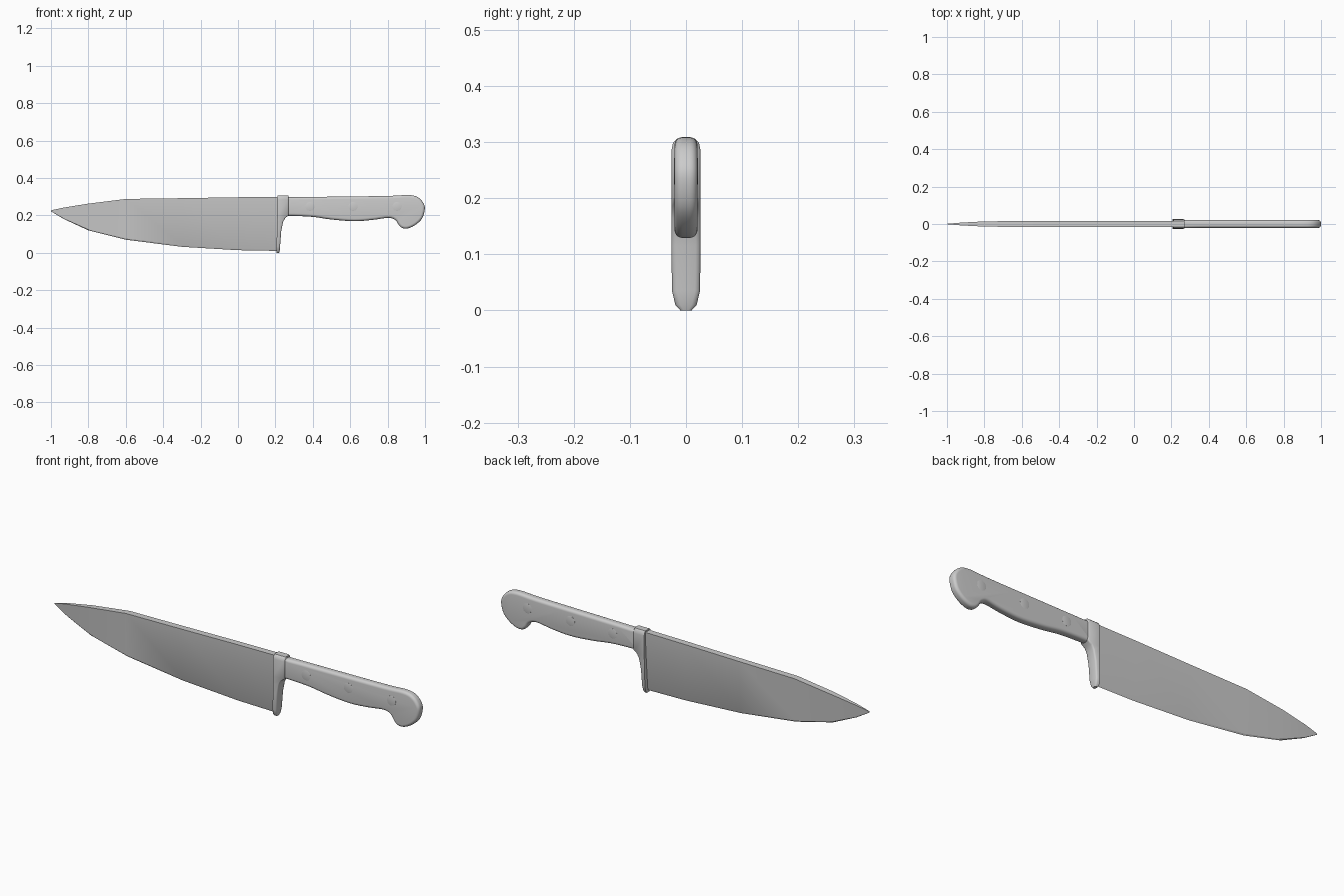
import bpy, bmesh, math
from mathutils import Vector

if "Cube" in bpy.data.objects:
    bpy.data.objects.remove(bpy.data.objects["Cube"])


def finish(name, rings, angle):
    """Skin a list of equal-length vertex rings, cap both ends, shade smooth by angle."""
    bm = bmesh.new()
    vr = [[bm.verts.new(p) for p in ring] for ring in rings]
    n = len(vr[0])
    for a, b in zip(vr, vr[1:]):
        for i in range(n):
            j = (i + 1) % n
            bm.faces.new((a[i], a[j], b[j], b[i]))
    bm.faces.new(vr[0])
    bm.faces.new(vr[-1][::-1])
    bmesh.ops.recalc_face_normals(bm, faces=bm.faces)
    me = bpy.data.meshes.new(name)
    bm.to_mesh(me)
    bm.free()
    ob = bpy.data.objects.new(name, me)
    bpy.context.collection.objects.link(ob)
    bpy.ops.object.select_all(action='DESELECT')
    ob.select_set(True)
    bpy.context.view_layer.objects.active = ob
    bpy.ops.object.shade_smooth_by_angle(angle=math.radians(angle))
    return ob


def spline(pts, steps):
    """Open Catmull-Rom curve through the points."""
    p = [Vector(q) for q in pts]
    p = [p[0]] + p + [p[-1]]
    out = []
    for i in range(1, len(p) - 2):
        a, b, c, d = p[i - 1:i + 3]
        for s in range(steps):
            t = s / steps
            out.append(0.5 * (2 * b + (c - a) * t + (2 * a - 5 * b + 4 * c - d) * t * t
                              + (3 * b - a - 3 * c + d) * t ** 3))
    return out + [p[-1]]


# Blade: wedge sections (x, edge z, spine z, half thickness at spine)
sections = [(-1.0, 0.222, 0.228, 0.001), (-0.93, 0.18, 0.243, 0.007),
            (-0.8, 0.12, 0.264, 0.014), (-0.6, 0.07, 0.289, 0.016),
            (-0.3, 0.032, 0.293, 0.016), (0.0, 0.014, 0.298, 0.016),
            (0.22, 0.01, 0.3, 0.016)]
blade = []
for x, z0, z1, h in sections:
    zb = z0 + 0.03 * (z1 - z0)
    blade.append([(x, 0, z0), (x, 0.25 * h, zb), (x, h, z1 - 0.001),
                  (x, -h, z1 - 0.001), (x, -0.25 * h, zb)])
finish("blade", blade, 25)

# Bolster with finger guard: levels (z, front x, back x, half width)
levels = [(0.0, 0.206, 0.22, 0.010), (0.01, 0.205, 0.223, 0.019),
          (0.035, 0.206, 0.225, 0.025), (0.115, 0.208, 0.231, 0.026),
          (0.165, 0.209, 0.241, 0.026), (0.187, 0.21, 0.253, 0.026),
          (0.2, 0.21, 0.271, 0.026), (0.285, 0.21, 0.271, 0.026),
          (0.299, 0.21, 0.271, 0.023), (0.306, 0.21, 0.271, 0.016)]
bolster = []
for z, x0, x1, h in levels:
    c = min(0.006, h * 0.4)
    bolster.append([(x0, -h, z), (x1 - c, -h, z), (x1 - c * 0.3, -h + c * 0.5, z),
                    (x1, -h + c * 1.5, z), (x1, h - c * 1.5, z),
                    (x1 - c * 0.3, h - c * 0.5, z), (x1 - c, h, z), (x0, h, z)])
finish("bolster", bolster, 40)

# Handle: side outline with rounded edges
outline = spline([(0.24, 0.297), (0.5, 0.3), (0.8, 0.304), (0.91, 0.309), (0.96, 0.298),
                  (0.99, 0.268), (0.999, 0.235), (0.985, 0.185), (0.95, 0.15),
                  (0.91, 0.131), (0.88, 0.132), (0.86, 0.148), (0.842, 0.174),
                  (0.805, 0.187), (0.72, 0.176), (0.62, 0.169), (0.5, 0.178),
                  (0.4, 0.192), (0.3, 0.197), (0.24, 0.197)], 4)
n = len(outline)
inward = []
for i in range(n):
    t = (outline[(i + 1) % n] - outline[i - 1]).normalized()
    inward.append(Vector((t.y, -t.x)))
R, HALF, SEG = 0.014, 0.0205, 5
arc = [math.pi / 2 * k / SEG for k in range(SEG + 1)]
profile = [(R * (1 - math.cos(a)), HALF - R + R * math.sin(a)) for a in arc]
profile = [(d, -y) for d, y in reversed(profile)] + profile
handle = []
for d, y in profile:
    ring = [p + v * d for p, v in zip(outline, inward)]
    handle.append([(q.x, y, q.y) for q in ring])
finish("handle", handle, 40)

# Rivets through the handle
for k, x in enumerate((0.385, 0.615, 0.85)):
    rings = []
    for y, r in ((-0.0215, 0.022), (-0.021, 0.024), (0.021, 0.024), (0.0215, 0.022)):
        rings.append([(x + r * math.cos(i * math.tau / 24), y,
                       0.248 + r * math.sin(i * math.tau / 24)) for i in range(24)])
    finish(f"rivet_{k + 1}", rings, 30)
